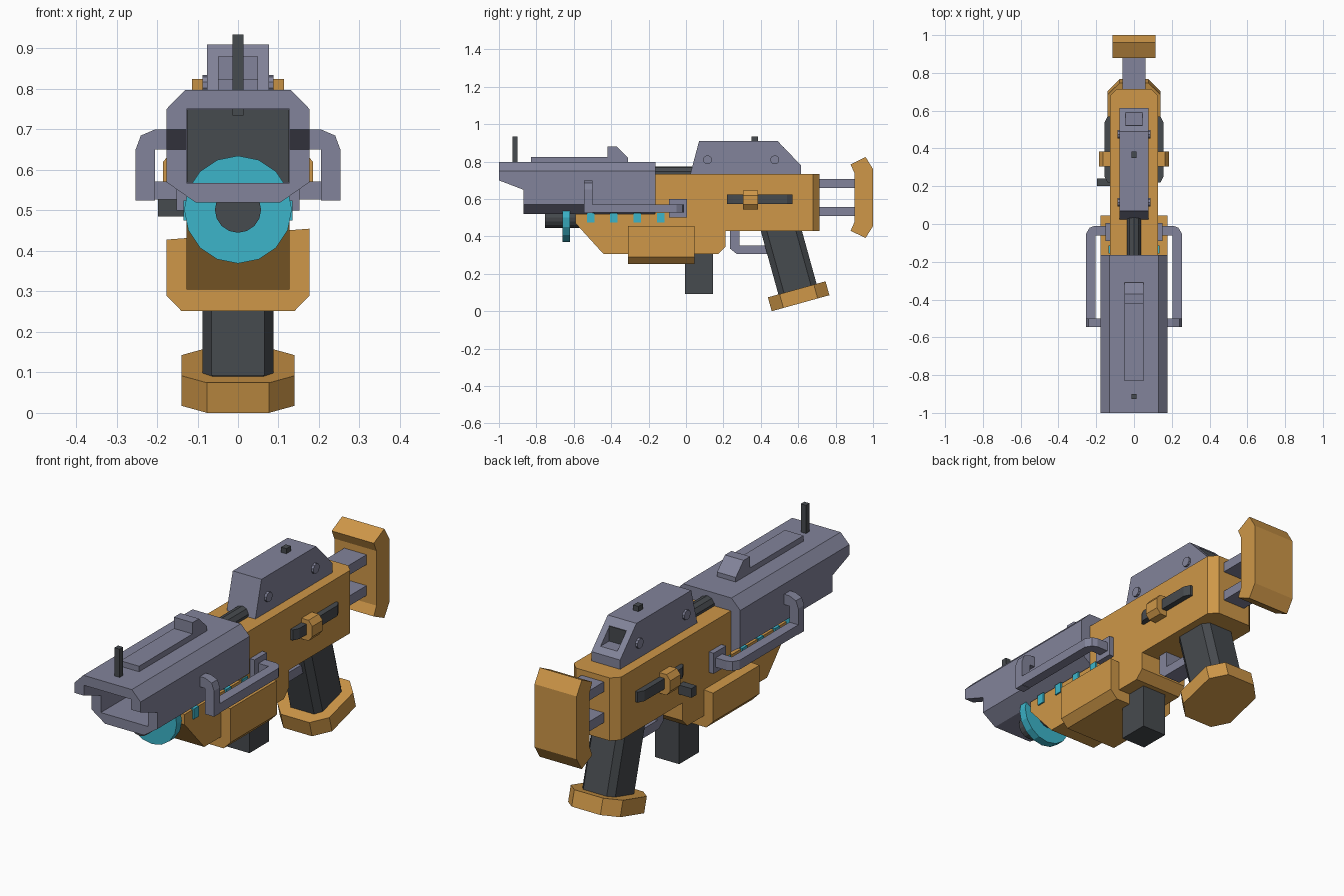
import bpy, bmesh, math
from mathutils import Vector

if "Cube" in bpy.data.objects:
    bpy.data.objects.remove(bpy.data.objects["Cube"])


def material(name, rgb):
    m = bpy.data.materials.new(name)
    m.diffuse_color = (*rgb, 1)
    m.use_nodes = True
    m.node_tree.nodes["Principled BSDF"].inputs["Base Color"].default_value = m.diffuse_color
    return m


ORANGE = material("orange", (0.62, 0.31, 0.065))
GREY = material("lavender grey", (0.225, 0.23, 0.325))
DARK = material("charcoal", (0.062, 0.069, 0.077))
CYAN = material("cyan", (0.045, 0.46, 0.59))


def loft(name, loop_a, loop_b, mat):
    """Solid between two matching loops of 3D points."""
    bm = bmesh.new()
    a = [bm.verts.new(p) for p in loop_a]
    b = [bm.verts.new(p) for p in loop_b]
    n = len(a)
    bm.faces.new(a)
    bm.faces.new(b[::-1])
    for i in range(n):
        j = (i + 1) % n
        bm.faces.new((a[i], b[i], b[j], a[j]))
    bmesh.ops.recalc_face_normals(bm, faces=bm.faces)
    me = bpy.data.meshes.new(name)
    bm.to_mesh(me)
    bm.free()
    me.materials.append(mat)
    ob = bpy.data.objects.new(name, me)
    bpy.context.collection.objects.link(ob)
    return ob


def prism(name, axis, pts, lo, hi, mat):
    """Extrude a profile along an axis: x takes (y,z), y takes (x,z), z takes (x,y)."""
    k = "xyz".index(axis)

    def at(t):
        return [(*p[:k], t, *p[k:]) for p in pts]
    return loft(name, at(lo), at(hi), mat)


def box(name, x, y, z, mat):
    return prism(name, "z", [(x[0], y[0]), (x[1], y[0]), (x[1], y[1]), (x[0], y[1])], *z, mat)


def cylinder(name, axis, c, r, lo, hi, n, mat):
    pts = [(c[0] + r * math.sin(2 * math.pi * i / n), c[1] + r * math.cos(2 * math.pi * i / n))
           for i in range(n)]
    return prism(name, axis, pts, lo, hi, mat)


def both_sides(name, axis, pts, lo, hi, mat):
    """Prism along y or z on the right side, and its mirror image on the left."""
    prism("right_" + name, axis, pts, lo, hi, mat)
    prism("left_" + name, axis, [(-p[0], p[1]) for p in pts], lo, hi, mat)


def cut(ob, cutter):
    mod = ob.modifiers.new("cut", "BOOLEAN")
    mod.object = cutter
    mod.operation = "DIFFERENCE"
    mod.solver = "EXACT"
    bpy.context.view_layer.update()
    ev = ob.evaluated_get(bpy.context.evaluated_depsgraph_get())
    me = bpy.data.meshes.new_from_object(ev)
    ob.modifiers.clear()
    ob.data = me
    bpy.data.objects.remove(cutter)


def symmetric(half):
    return half + [(-x, z) for x, z in reversed(half)]


# Main body with chamfered rear corners
body = prism("body", "x", [(-.59, .52), (-.59, .47), (-.44, .305), (.17, .305), (.21, .345),
                           (.21, .43), (.715, .43), (.715, .735), (-.165, .735), (-.165, .52)],
             -.127, .127, ORANGE)
bm = bmesh.new()
bm.from_mesh(body.data)
rear = [e for e in bm.edges if all(v.co.y > .7 for v in e.verts)
        and abs(e.verts[0].co.z - e.verts[1].co.z) > .1]
bmesh.ops.bevel(bm, geom=rear, offset=.036, segments=1, affect="EDGES")
bm.to_mesh(body.data)
bm.free()

# Lower housing around the magazine
prism("lower_housing", "y", [(.177, .455), (.177, .29), (.14, .252), (-.14, .252),
                             (-.177, .29), (-.177, .428)], -.31, .045, ORANGE)
box("magazine", (-.065, .065), (-.005, .145), (.092, .32), DARK)

# Barrel shroud: hollow, open at the front, lower jaw set back
shroud = prism("barrel_shroud", "y", symmetric([(.13, .798), (.177, .75), (.177, .57), (.105, .52)]),
               -1, -.163, GREY)
cut(shroud, box("bore_cutter", (-.127, .127), (-1.1, -.3), (.568, .75), GREY))
cut(shroud, prism("jaw_cutter", "x", [(-1.1, .738), (-.87, .65), (-.87, .4), (-1.1, .4)], -.3, .3, GREY))
box("bore_back", (-.126, .126), (-.57, -.31), (.569, .749), DARK)

# Lower barrel with energy disc and side vents
cylinder("lower_barrel", "y", (0, .502), .057, -.755, -.57, 16, DARK)
cylinder("energy_disc", "y", (0, .502), .133, -.66, -.62, 16, CYAN)
for i in range(4):
    y = -.51 + .125 * i
    box(f"vent_{i + 1}", (-.134, .134), (y - .02, y + .02), (.475, .525), CYAN)

# Sights on the shroud
prism("sight_rail", "x", [(-.83, .79), (-.83, .825), (-.42, .825), (-.42, .88), (-.37, .88),
                          (-.31, .82), (-.31, .79)], -.05, .05, GREY)
box("front_sight", (-.014, .014), (-.927, -.9), (.735, .935), DARK)

# Upper housing with rear window, bolts and pin
upper = prism("upper_housing", "x", [(.022, .73), (.07, .91), (.49, .91), (.615, .78), (.615, .73)],
              -.077, .077, GREY)
cut(upper, box("window_cutter", (-.045, .045), (.52, .7), (.805, .878), GREY))
box("rear_window", (-.045, .045), (.517, .525), (.805, .878), DARK)
box("rear_pin", (-.014, .014), (.35, .385), (.9, .935), DARK)
for i, y in enumerate((.115, .475)):
    cylinder(f"bolt_{i + 1}", "x", (y, .81), .024, -.088, .088, 10, GREY)
cylinder("upper_barrel", "y", (0, .735), .04, -.17, .06, 10, DARK)

# Side handles: front hook, long bar, mounting plate
both_sides("handle_hook", "y", [(.16, .70), (.205, .70), (.24, .685), (.253, .65), (.253, .525),
                                (.205, .525), (.205, .65), (.16, .65)], -.545, -.5, GREY)
both_sides("handle_bar", "z", [(.205, -.52), (.253, -.52), (.253, -.05), (.235, -.02), (.21, -.01),
                               (.13, -.01), (.13, -.06), (.205, -.06)], .527, .572, GREY)
both_sides("handle_plate", "z", [(.12, -.09), (.152, -.09), (.152, .005), (.12, .005)], .5, .6, GREY)

# Side slots with selector knobs, and the left charging handle
both_sides("slot_bar", "z", [(.12, .22), (.14, .22), (.155, .25), (.155, .54), (.14, .57), (.12, .57)],
           .573, .624, DARK)
both_sides("selector_knob", "y", [(.12, .545), (.165, .545), (.185, .57), (.185, .62),
                                  (.165, .645), (.12, .645)], .305, .385, ORANGE)
box("charging_handle", (-.197, -.12), (.2, .24), (.485, .53), DARK)

# Trigger guard
prism("trigger_guard", "x", [(.235, .44), (.235, .335), (.27, .307), (.45, .307), (.45, .352),
                             (.285, .352), (.285, .44)], -.045, .045, GREY)

# Tilted grip and its base
TILT = math.radians(15.5)
ALONG = Vector((0, math.cos(TILT), math.sin(TILT)))
UP = Vector((0, -math.sin(TILT), math.cos(TILT)))


def tilted_block(name, centre, half_x, half_len, inner_x, inner_len, height, mat):
    quarter = [(half_x, -inner_len), (half_x, inner_len), (inner_x, half_len)]
    quarter += [(-x, s) for x, s in reversed(quarter)]
    quarter += [(-inner_x, -half_len), (inner_x, -half_len)]
    base = [Vector(centre) + Vector((x, 0, 0)) + ALONG * s for x, s in quarter]
    loft(name, base, [p + UP * height for p in base], mat)


tilted_block("grip_base", (0, .6125, .043), .14, .16, .077, .095, .077, ORANGE)
tilted_block("grip", (0, .597, .115), .088, .106, .063, .075, .37, DARK)

# Stock rods and butt
for name, z in (("lower_stock_rod", .51), ("upper_stock_rod", .66)):
    box(name, (-.06, .06), (.7, .92), (z, z + .048), GREY)
prism("butt", "x", [(.88, .785), (.96, .825), (1, .76), (1, .455), (.96, .392), (.88, .43),
                    (.9, .475), (.9, .74)], -.113, .113, ORANGE)
